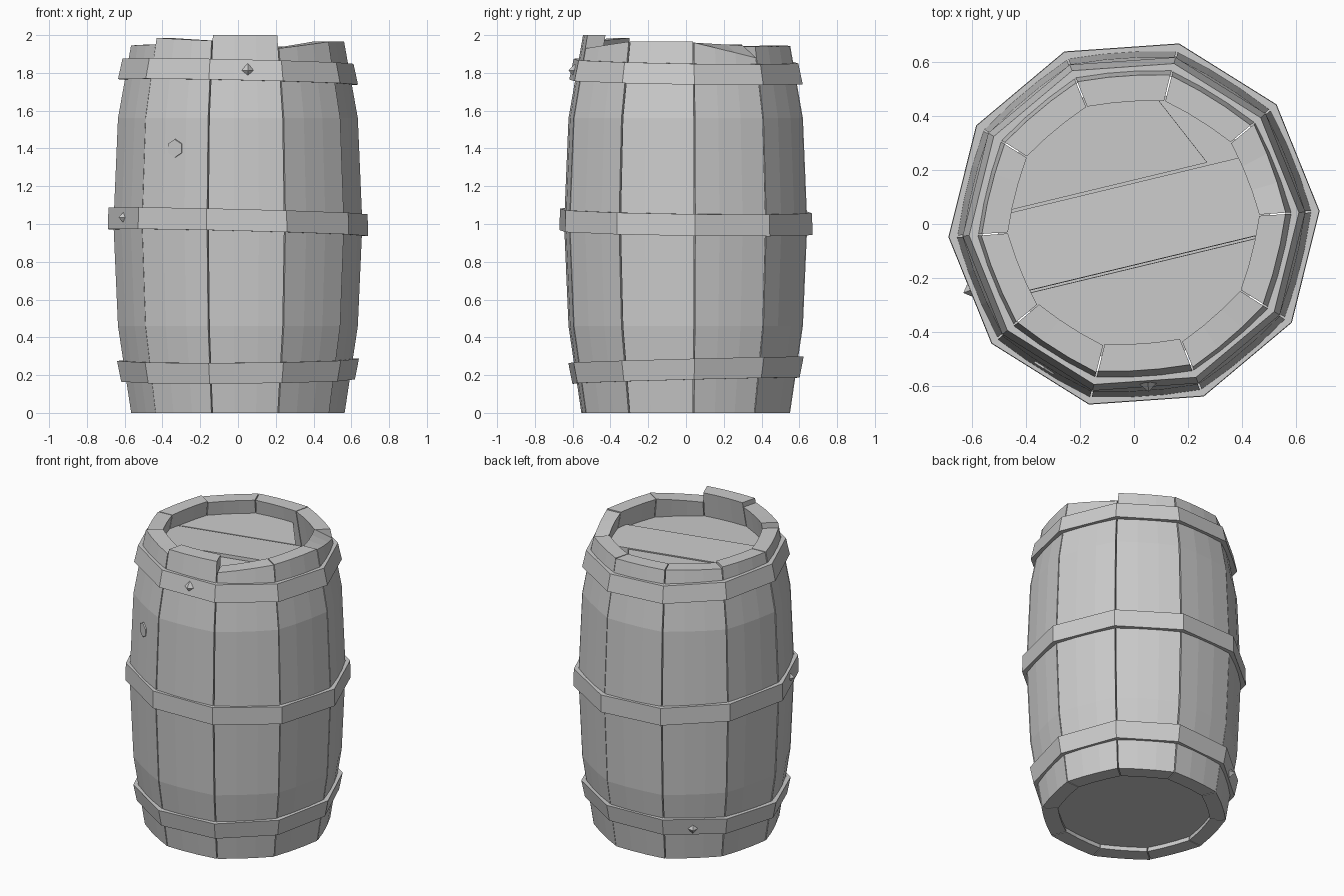
import bpy, bmesh, math, random
from mathutils import Vector, Matrix

random.seed(4)
cube = bpy.data.objects.get("Cube")
if cube:
    bpy.data.objects.remove(cube, do_unlink=True)

SIDES = 10
STEP = 2 * math.pi / SIDES
START = math.radians(4)

grey = bpy.data.materials.new("plain grey")
grey.use_nodes = True
grey.diffuse_color = (0.6, 0.6, 0.6, 1)
grey.node_tree.nodes["Principled BSDF"].inputs["Base Color"].default_value = (0.6, 0.6, 0.6, 1)


def finish(bm, name):
    bmesh.ops.recalc_face_normals(bm, faces=bm.faces)
    mesh = bpy.data.meshes.new(name)
    bm.to_mesh(mesh)
    bm.free()
    mesh.materials.append(grey)
    ob = bpy.data.objects.new(name, mesh)
    bpy.context.collection.objects.link(ob)
    return ob


def polar(r, a, z):
    return Vector((r * math.cos(a), r * math.sin(a), z))


def loft(bm, loops, closed=False):
    """Skin equal-length closed loops; cap the ends unless the loft is a ring."""
    rows = [[bm.verts.new(p) for p in loop] for loop in loops]
    pairs = list(zip(rows, rows[1:])) + ([(rows[-1], rows[0])] if closed else [])
    for a, b in pairs:
        n = len(a)
        for i in range(n):
            j = (i + 1) % n
            bm.faces.new((a[i], a[j], b[j], b[i]))
    if not closed:
        bm.faces.new(rows[0])
        bm.faces.new(rows[-1])


# Staves: bulging boards, each with its own uneven top
PROFILE = [(0, 0.568), (0.46, 0.638), (1.0, 0.662), (1.56, 0.638)]
TAPER = -0.18
THICK = 0.1


def stave(index, top_a, top_b, chip=0.0):
    bm = bmesh.new()
    gap = 0.005
    a0 = START + index * STEP + gap
    span = STEP - 2 * gap
    shift = random.uniform(-0.004, 0.004)
    columns = []
    for i in range(4):
        t = i / 3
        a = a0 + span * t
        flat = 1.0 if i in (0, 3) else 0.972
        top = top_a + (top_b - top_a) * t
        outer_top = top - chip * t
        rim = 0.638 + TAPER * (top - 1.56)
        outer = [polar((r + shift) * flat, a, z) for z, r in PROFILE]
        outer.append(polar((0.638 + TAPER * (outer_top - 1.56) + shift) * flat, a, outer_top))
        inner = [polar((r - THICK) * flat, a, z) for z, r in PROFILE]
        inner.append(polar((rim - THICK) * flat, a, top))
        columns.append(outer + inner[::-1])
    # Skin across the board, capping the two long side faces
    loft(bm, columns)
    return finish(bm, f"stave_{index + 1}")


TOPS = [(1.96, 1.945, 0.065), (1.94, 1.94), (1.94, 1.945), (1.945, 1.94), (1.95, 1.945),
        (1.945, 1.95), (1.985, 1.97), (2.0, 2.0), (1.93, 1.965), (1.965, 1.965)]
for k, tops in enumerate(TOPS):
    stave(k, *tops)


# Hoops: slightly tilted ten-sided bands
def hoop(name, z, r_low, r_high, tilt_x, tilt_y, height=0.11, thick=0.05):
    bm = bmesh.new()
    loops = []
    for i in range(SIDES):
        a = START + i * STEP
        section = []
        for r, dz in ((r_low, -1), (r_high, 1), (r_high - thick, 1), (r_low - thick, -1)):
            p = polar(r, a, z + dz * height / 2)
            p.z += tilt_x * p.x + tilt_y * p.y
            section.append(p)
        loops.append(section)
    loft(bm, loops, closed=True)
    return finish(bm, name)


hoop("top_hoop", 1.807, 0.637, 0.613, -0.022, -0.016)
hoop("middle_hoop", 1.012, 0.69, 0.688, -0.025, -0.014, 0.115)
hoop("bottom_hoop", 0.226, 0.62, 0.642, 0.008, 0.026)


# Lid planks and base: slices of a ten-sided disc
def disc_slice(name, z, radius, thick, cuts=(), tilt=0.0):
    bm = bmesh.new()
    bm.faces.new([bm.verts.new(polar(radius, START + i * STEP, 0)) for i in range(SIDES)])
    for point, normal in cuts:
        bmesh.ops.bisect_plane(bm, geom=bm.verts[:] + bm.edges[:] + bm.faces[:],
                               plane_co=point, plane_no=normal, clear_outer=True)
    res = bmesh.ops.extrude_face_region(bm, geom=bm.faces[:])
    new = [v for v in res["geom"] if isinstance(v, bmesh.types.BMVert)]
    bmesh.ops.translate(bm, verts=new, vec=(0, 0, -thick))
    ob = finish(bm, name)
    ob.matrix_world = Matrix.Translation((0, 0, z)) @ Matrix.Rotation(tilt, 4, GRAIN)
    return ob


GRAIN = Vector((0.972, 0.234, 0))
ACROSS = Vector((-0.234, 0.972, 0))
LID_R = 0.505
half, slit = 0.153, 0.005
broken = (Vector((0.27, 0.23, 0)), Vector((0.23, 0.18, 0)))
disc_slice("lid_plank_back", 1.84, LID_R, 0.05, [(ACROSS * (half + slit), -ACROSS), broken], 0.02)
disc_slice("lid_plank_middle", 1.85, LID_R, 0.05,
           [(ACROSS * (half - slit), ACROSS), (-ACROSS * (half - slit), -ACROSS)], -0.03)
disc_slice("lid_plank_front", 1.84, LID_R, 0.05, [(-ACROSS * (half + slit), ACROSS)], 0.02)
disc_slice("base", 0.07, 0.49, 0.04)


# Nail heads: small pyramids on the hoops
def stud(name, degrees, r, z, size, sides, depth, tip):
    bm = bmesh.new()
    bmesh.ops.create_cone(bm, cap_ends=True, segments=sides, radius1=size,
                          radius2=tip, depth=depth)
    ob = finish(bm, name)
    a = math.radians(degrees)
    turn = Vector((math.cos(a), math.sin(a), 0)).to_track_quat("Z", "Y")
    ob.matrix_world = Matrix.Translation(polar(r, a, z)) @ turn.to_matrix().to_4x4()
    return ob


stud("nail_top", 275, 0.607, 1.813, 0.037, 4, 0.035, 0)
stud("nail_middle", 202, 0.665, 1.035, 0.034, 4, 0.035, 0)
stud("nail_bottom", 129, 0.612, 0.222, 0.034, 4, 0.035, 0)

# Knot in the wood
stud("wood_knot", 238, 0.624, 1.4, 0.052, 6, 0.018, 0.048)
